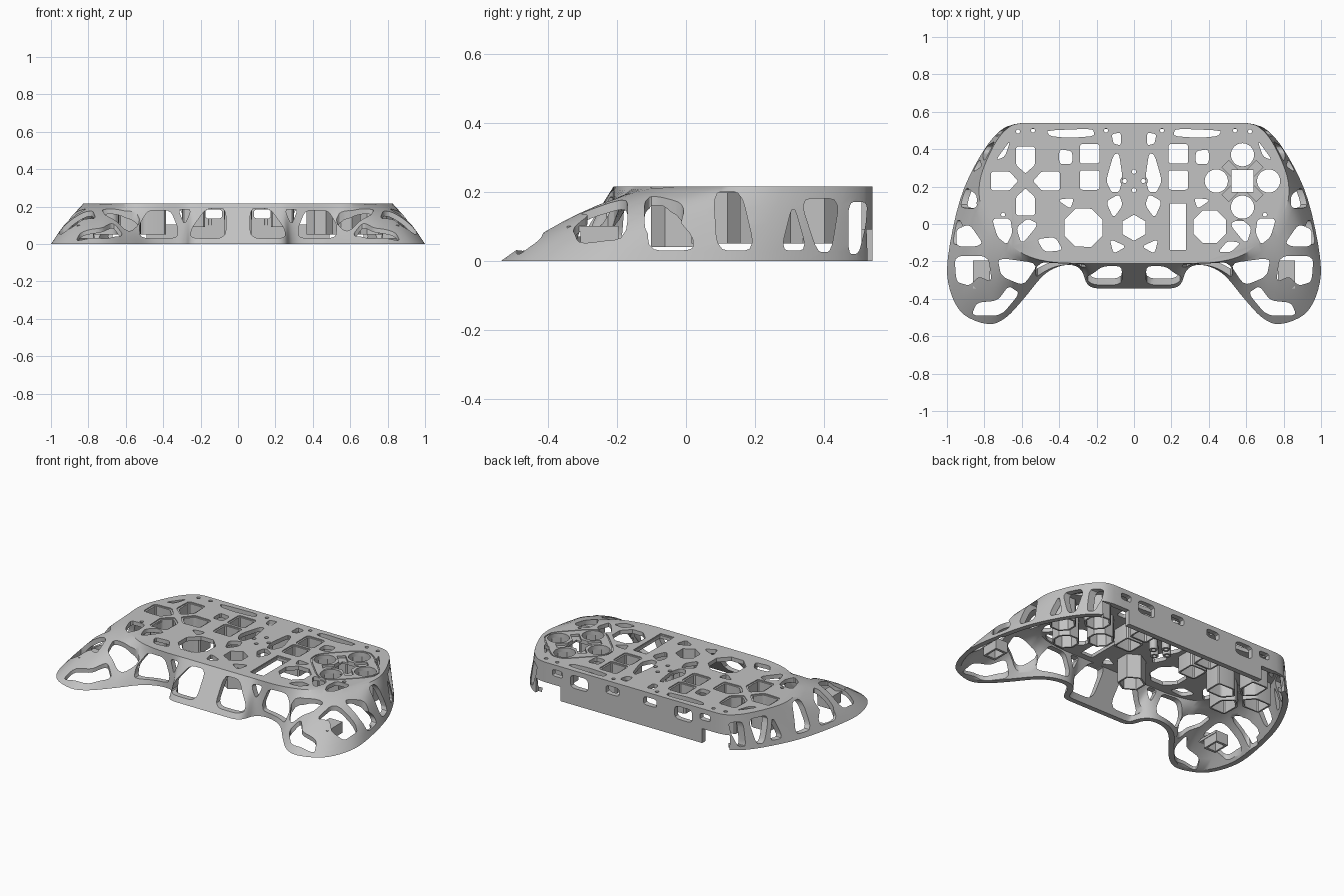
import bpy, bmesh, math
from mathutils import Vector

if "Cube" in bpy.data.objects:
    bpy.data.objects.remove(bpy.data.objects["Cube"])

HEIGHT, PLATE, WALL = .215, .025, .032

grey = bpy.data.materials.new("plain grey")
grey.use_nodes = True
grey.diffuse_color = (.54, .54, .54, 1)
grey.node_tree.nodes["Principled BSDF"].inputs["Base Color"].default_value = (.54, .54, .54, 1)


def make_object(name, bm, smooth=True):
    bmesh.ops.recalc_face_normals(bm, faces=bm.faces)
    mesh = bpy.data.meshes.new(name)
    bm.to_mesh(mesh)
    bm.free()
    mesh.materials.append(grey)
    obj = bpy.data.objects.new(name, mesh)
    bpy.context.collection.objects.link(obj)
    if smooth:
        bpy.ops.object.select_all(action='DESELECT')
        obj.select_set(True)
        bpy.context.view_layer.objects.active = obj
        bpy.ops.object.shade_smooth_by_angle(angle=math.radians(35))
    return obj


def soften(poly, rounds=2, amount=.16):
    """Round the corners of a closed polygon by corner cutting."""
    pts = [Vector(p) for p in poly]
    for _ in range(rounds):
        new = []
        for i, p in enumerate(pts):
            q = pts[(i + 1) % len(pts)]
            new += [p.lerp(q, amount), p.lerp(q, 1 - amount)]
        pts = new
    return pts


def mirror(poly):
    return [(-p[0], p[1]) for p in poly]


def ngon(cx, cy, r, sides, turn=0.0):
    return [(cx + r * math.cos(turn + math.tau * i / sides),
             cy + r * math.sin(turn + math.tau * i / sides)) for i in range(sides)]


def box(cx, cy, hx, hy):
    return [(cx - hx, cy - hy), (cx + hx, cy - hy), (cx + hx, cy + hy), (cx - hx, cy + hy)]


def grow(poly, amount):
    """Scale a polygon about its middle so that it grows by about this amount."""
    pts = [Vector(p) for p in poly]
    mid = sum(pts, Vector((0, 0))) / len(pts)
    return [p + (p - mid).normalized() * amount for p in pts]


def prism(bm, poly, lo, hi, axis="z"):
    """Closed prism along an axis; the polygon lies in the other two axes."""
    place = {"x": lambda a, b, c: (c, a, b), "y": lambda a, b, c: (a, c, b),
             "z": lambda a, b, c: (a, b, c)}[axis]
    low, high = ([bm.verts.new(place(p[0], p[1], c)) for p in poly] for c in (lo, hi))
    bm.faces.new(low)
    bm.faces.new(high)
    wrap(bm, low, high)


def wrap(bm, a, b):
    for i in range(len(a)):
        j = (i + 1) % len(a)
        bm.faces.new((a[i], a[j], b[j], b[i]))


def tube(bm, inner, thick, lo, hi):
    outer = grow(inner, thick)
    loops = [[bm.verts.new((p[0], p[1], z)) for p in poly]
             for poly, z in ((inner, lo), (outer, lo), (outer, hi), (inner, hi))]
    for i in range(4):
        wrap(bm, loops[i], loops[(i + 1) % 4])


# Matching half outlines of the base rim and the top plate, back to front
rim = [(0, .54), (.35, .54), (.6, .54), (.72, .495), (.83, .35), (.93, .13), (.995, -.18),
       (.985, -.35), (.915, -.48), (.78, -.535), (.685, -.5), (.59, -.4), (.49, -.28),
       (.41, -.23), (.33, -.22), (.28, -.25), (.25, -.32), (.19, -.345), (0, -.345)]
plate = [(0, .54), (.35, .54), (.6, .54), (.69, .5), (.76, .4), (.82, .25), (.825, .13),
         (.79, .04), (.75, -.02), (.7, -.07), (.65, -.12), (.6, -.155), (.53, -.185),
         (.43, -.205), (.33, -.21), (.28, -.21), (.24, -.21), (.17, -.21), (0, -.21)]


def full_outline(half, steps=4):
    """Mirror a half outline and smooth it with a spline."""
    pts = [Vector(p) for p in half + mirror(half[-2:0:-1])]
    n, out = len(pts), []
    for i in range(n):
        a, b, c, d = (pts[(i + k) % n] for k in (-1, 0, 1, 2))
        flat = abs(b.y - c.y) < .001
        for s in range(steps):
            t = s / steps
            out.append(b.lerp(c, t) if flat else
                       (2 * b + (c - a) * t + (2 * a - 5 * b + 4 * c - d) * t * t
                        + (3 * b - a - 3 * c + d) * t ** 3) / 2)
    return out


def inset(pts, amount):
    out = []
    for i, p in enumerate(pts):
        along = (pts[(i + 1) % len(pts)] - pts[i - 1]).normalized()
        out.append(p + Vector((along.y, -along.x)) * amount)
    return out


def surface_rings(bm, low, high, drop, rings=8):
    """Loft from the rim to the plate, bulging where the slope is long."""
    loops = []
    for k in range(rings + 1):
        t = k / rings
        loop = []
        for a, b in zip(low, high):
            bulge = max(0, (a - b).length - .27) * 3
            p = a.lerp(b, t)
            z = HEIGHT * (t + bulge * t * (1 - t)) - drop * t
            loop.append(bm.verts.new((p.x, p.y, z)))
        loops.append(loop)
    for a, b in zip(loops, loops[1:]):
        wrap(bm, a, b)
    bm.faces.new(loops[-1])
    return loops[0]


# Hollow shell, open underneath
low, high = full_outline(rim), full_outline(plate)
bm = bmesh.new()
outside = surface_rings(bm, low, high, 0)
inside = surface_rings(bm, inset(low, WALL), inset(high, WALL), PLATE)
wrap(bm, outside, inside)
shell = make_object("shell", bm, smooth=False)

# Button openings: squares, slot, pad arms, round buttons, sticks
pad, face = Vector((-.58, .23)), Vector((.58, .23))
arm = [(.04, 0), (.085, -.05), (.185, -.05), (.185, .05), (.085, .05)]
turns = [i * math.pi / 2 for i in range(4)]
square_holes = [soften(box(s * .237, y, .052, .052), 2, .08) for s in (-1, 1) for y in (.235, .375)]
slot = box(.235, -.015, .042, .125)
pad_holes = []
for a in turns:
    ca, sa = math.cos(a), math.sin(a)
    pad_holes.append(soften([(pad.x + x * ca - y * sa, pad.y + x * sa + y * ca) for x, y in arm], 2, .08))
spots = [(face.x + .14 * math.cos(a), face.y + .14 * math.sin(a)) for a in turns]
round_holes = [ngon(x, y, .062, 32) for x, y in spots]
round_guides = [ngon(x, y, .068, 8, math.pi / 8) for x, y in spots]
stick_holes = [ngon(-.27, -.02, .11, 8, .39), ngon(.405, -.015, .095, 8, .39)]
centre_hole = ngon(0, -.02, .07, 6, math.pi / 6)
dots = [ngon(.05 * math.cos(a), .23 + .05 * math.sin(a), .012, 12) for a in turns]

# Organic openings in the plate, grips, flanks and front
plate_holes = [
    [(.11, .37), (.08, .38), (.06, .24), (.08, .17), (.12, .17), (.15, .23)],
    [(.12, .48), (.07, .49), (.07, .42), (.11, .43)],
    [(.47, .5), (.22, .51), (.21, .47), (.35, .46), (.45, .47)],
    [(.4, .4), (.33, .39), (.33, .32), (.4, .32)],
    [(.15, .12), (.08, .16), (.06, .1), (.11, .03)],
    [(.13, -.08), (.04, -.12), (.11, -.16)],
    [(.74, .34), (.66, .45), (.69, .36)],
    [(.32, .14), (.41, .13), (.34, .08)],
    [(.63, -.02), (.57, .03), (.51, 0), (.6, -.11)],
    [(.76, .03), (.66, .03), (.65, -.05), (.68, -.11), (.73, -.07)]]
grip_holes = [
    [(.96, -.17), (.78, -.17), (.76, -.31), (.83, -.28), (.88, -.33), (.95, -.31)],
    [(.73, -.18), (.51, -.21), (.59, -.33), (.71, -.28)],
    [(.87, -.49), (.84, -.42), (.73, -.41), (.67, -.33), (.61, -.37), (.71, -.49)],
    [(.95, -.03), (.88, 0), (.81, -.1), (.84, -.12), (.95, -.12)]]
flank_holes = [
    [(-.11, .16), (-.06, .16), (.02, .07), (.02, .03), (-.11, .03)],
    [(.08, .2), (.16, .2), (.2, .03), (.09, .03)],
    [(.31, .17), (.275, .03), (.35, .03)],
    [(.33, .18), (.445, .18), (.42, .025), (.38, .025)],
    [(.47, .17), (.525, .17), (.52, .1), (.5, .02), (.47, .02)]]
front_holes = [
    [(.065, .19), (.17, .19), (.25, .08), (.25, .03), (.065, .03)],
    [(.25, .185), (.32, .185), (.285, .1)],
    [(.36, .18), (.48, .18), (.53, .1), (.52, .03), (.33, .03), (.32, .08)]]
back_holes = [box(.13, .16, .045, .025), box(.36, .145, .06, .04), box(.51, .165, .035, .02)]

cut = bmesh.new()
for poly in square_holes + [slot] + pad_holes + round_holes + stick_holes + [centre_hole] + dots:
    prism(cut, poly, .1, .3)
for poly in square_holes + [slot] + pad_holes:
    prism(cut, grow(poly, .012), HEIGHT - .006, .32)
for side in (1, -1):
    flip = mirror if side < 0 else list
    for poly in plate_holes + grip_holes:
        prism(cut, soften(flip(poly)), -.1, .31)
    for x, y in ((.62, .495), (.54, .5), (.15, .5), (.7, .05)):
        prism(cut, ngon(side * x, y, .011, 12), .1, .3)
    for poly in flank_holes:
        prism(cut, soften(poly), side * .6, side * 1.1, "x")
    for poly in front_holes:
        prism(cut, soften(flip(poly)), -.6, -.1, "y")
    for poly in back_holes:
        prism(cut, soften(flip(poly)), .45, .6, "y")
    prism(cut, box(side * .58, .56, .09, .06), -.1, .09)
prism(cut, soften([(-.52, -.08), (-.42, -.07), (-.38, -.14), (-.48, -.15)]), .1, .3)
prism(cut, soften([(.57, -.1), (.5, -.09), (.45, -.15), (.52, -.15)]), .1, .3)

# Face button centre: square opening, crossed recess and rounded diamond groove
prism(cut, box(face.x, face.y, .058, .058), .1, .3)
for a in (math.pi / 4, -math.pi / 4):
    u = Vector((math.cos(a), math.sin(a)))
    v = Vector((-u.y, u.x))
    prism(cut, [face + u * .13 * i + v * .025 * j for i, j in ((-1, -1), (1, -1), (1, 1), (-1, 1))],
          HEIGHT - .014, .29)
tube(cut, soften(ngon(face.x, face.y, .25, 4), 3), .007, HEIGHT - .006, .28)

cutter = make_object("opening_cutter", cut, smooth=False)
cutter.hide_render = True
mod = shell.modifiers.new("openings", 'BOOLEAN')
mod.operation, mod.solver, mod.use_self, mod.object = 'DIFFERENCE', 'EXACT', True, cutter
bpy.ops.object.select_all(action='DESELECT')
shell.select_set(True)
bpy.context.view_layer.objects.active = shell
bpy.ops.object.modifier_apply(modifier=mod.name)
bpy.data.objects.remove(cutter)
bpy.ops.object.shade_smooth_by_angle(angle=math.radians(35))

# Guide tubes hanging under the plate
for name, holes, bottom in (("button_guides", square_holes, .09), ("pad_guides", pad_holes, .05),
                            ("round_button_guides", round_guides, .05),
                            ("centre_guide", [centre_hole], .04), ("light_guides", dots, .13)):
    bm = bmesh.new()
    for poly in holes:
        tube(bm, poly, .012, bottom, HEIGHT - .018)
    make_object(name, bm)

# Screw bosses inside the grips
for side, name in ((1, "left_boss"), (-1, "right_boss")):
    bm = bmesh.new()
    tube(bm, box(side * .815, -.25, .03, .04), .02, .03, .085)
    prism(bm, box(side * .815, -.27, .045, .075), .085, .1)
    make_object(name, bm)
